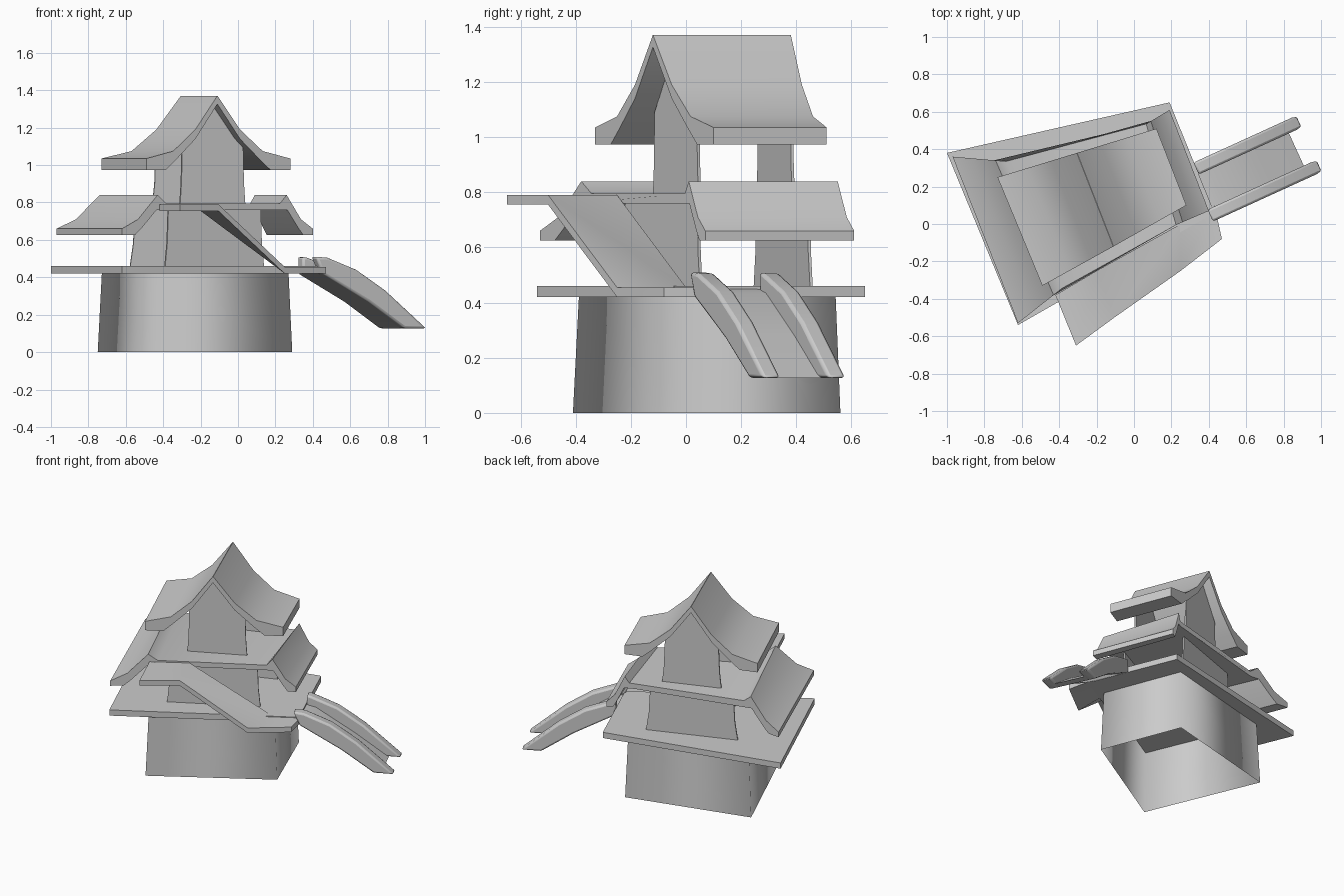
import bpy, bmesh
from mathutils import Vector

cube = bpy.data.objects.get("Cube")
if cube:
    bpy.data.objects.remove(cube)

grey = bpy.data.materials.new("plain_grey")
grey.use_nodes = True
COLOUR = (0.6, 0.6, 0.6, 1)
grey.diffuse_color = COLOUR
grey.node_tree.nodes["Principled BSDF"].inputs["Base Color"].default_value = COLOUR


def loft(name, stations, caps=True, angle=0.6, bevel=0):
    """Skin closed cross-sections one after another."""
    bm = bmesh.new()
    rings = [[bm.verts.new(p) for p in s] for s in stations]
    n = len(rings[0])
    for a, b in zip(rings, rings[1:]):
        for i in range(n):
            j = (i + 1) % n
            bm.faces.new((a[i], a[j], b[j], b[i]))
    if caps:
        bm.faces.new(rings[0])
        bm.faces.new(rings[-1])
    bmesh.ops.recalc_face_normals(bm, faces=bm.faces)
    mesh = bpy.data.meshes.new(name)
    bm.to_mesh(mesh)
    bm.free()
    mesh.materials.append(grey)
    obj = bpy.data.objects.new(name, mesh)
    bpy.context.collection.objects.link(obj)
    if bevel:
        mod = obj.modifiers.new("rounding", "BEVEL")
        mod.width, mod.segments = bevel, 2
    bpy.ops.object.select_all(action="DESELECT")
    obj.select_set(True)
    bpy.context.view_layer.objects.active = obj
    bpy.ops.object.shade_smooth_by_angle(angle=angle)


def at(xy, z):
    return Vector((xy[0], xy[1], z))


def shrink(quad, f):
    c = sum((Vector(p) for p in quad), Vector((0, 0))) / len(quad)
    return [c + (Vector(p) - c) * f for p in quad]


# Corner order of every footprint: back left, back right, front right, front left
# Base walls, open underneath
base = [(-.75, .35), (.08, .56), (.29, .02), (-.43, -.41)]
loft("base_walls", [[at(p, 0) for p in base],
                    [at(p, .42) for p in shrink(base, .96)]], caps=False, angle=3.1)

# Lower platform
deck = [(-1, .38), (.19, .65), (.43, .06), (-.62, -.54)]
loft("lower_platform", [[at(p, z) for p in deck] for z in (.42, .46)])


# Storeys: a thin front and back wall with flared feet, open at the sides
def wall(name, a, b, inward, z0, z1, taper, peak=None):
    a, b = Vector(a), Vector(b)
    m = (a + b) / 2
    waist, zw = taper + (1 - taper) * .35, z0 + (z1 - z0) * .4
    outline = [at(a, z0), at(b, z0), at(m.lerp(b, waist), zw), at(m.lerp(b, taper), z1)]
    if peak:
        outline.append(at(m, peak))
    outline += [at(m.lerp(a, taper), z1), at(m.lerp(a, waist), zw)]
    push = at(inward, 0)
    loft(name, [outline, [p + push for p in outline]])


IN_FRONT, IN_BACK = (-.005, .01), (.003, -.01)
wall("middle_front_wall", (-.39, -.23), (.14, .05), IN_FRONT, .45, .78, .93)
wall("middle_back_wall", (-.58, .255), (-.01, .46), IN_BACK, .45, .78, .9)
wall("upper_front_wall", (-.31, -.12), (.04, .045), IN_FRONT, .78, 1.09, .93, 1.33)
wall("upper_back_wall", (-.46, .265), (-.09, .395), IN_BACK, .78, 1.09, .9, 1.33)


# Roofs: each slope runs from eave (0) to ridge (1), swept from front to back
def roof(name, eaves, ridges, top, under):
    def slope(side, profile):
        return [at(Vector(eaves[side]).lerp(Vector(ridges[side]), u), z) for u, z in profile]
    stations = []
    for left, right in ((3, 2), (0, 1)):
        stations.append(slope(left, top) + slope(right, top)[::-1]
                        + slope(right, under) + slope(left, under)[::-1])
    loft(name, stations, angle=0.7)


roof("middle_roof", [(-.97, .36), (.19, .61), (.40, .07), (-.62, -.53)],
     [(-.74, .34), (.09, .55), (.26, .01), (-.43, -.38)],
     [(0, .66), (.45, .71), (1, .84), (1.25, .795)],
     [(0, .625), (.36, .625), (.56, .665), (.97, .76), (1.25, .76)])
front_peak, back_peak = (-.11, -.12), (-.305, .38)
roof("top_roof", [(-.73, .25), (.12, .51), (.28, .10), (-.49, -.33)],
     [back_peak, back_peak, front_peak, front_peak],
     [(0, 1.035), (.38, 1.075), (.69, 1.19), (.998, 1.37)],
     [(0, .973), (.27, .973), (.42, 1.03), (.69, 1.14), (.998, 1.325)])

# Front walkway: flat landing, ramp, lower landing
walkway = [((-.31, -.65), (-.42, -.38), .79), ((-.105, -.5), (-.20, -.25), .79),
           ((.25, -.25), (.25, 0), .455), ((.47, -.08), (.43, .1), .455)]
loft("walkway", [[at(o, z), at(i, z), at(i, z - .035), at(o, z - .035)]
                 for o, i, z in walkway], angle=1.0)

# Slide: bed and two rails swept across its width
start, along, across = Vector((.44, .06)), Vector((.91, .415)), Vector((-.415, .91))


def slide_part(name, lo, hi, profile, bevel=0):
    loft(name, [[at(start + along * s + across * w, z) for s, z in profile]
                for w in (lo, hi)], bevel=bevel)


under = [(.48, .127), (.27, .27), (0, .42)]
rail = [(.03, .505), (.2, .44), (.37, .33), (.61, .127)] + under
bed = [(-.03, .455), (.06, .435), (.31, .28), (.53, .127)] + under
slide_part("slide_bed", .02, .24, bed)
slide_part("slide_front_rail", -.035, .035, [(-.04, .51)] + rail, .012)
slide_part("slide_back_rail", .225, .295, [(0, .51)] + rail, .012)
